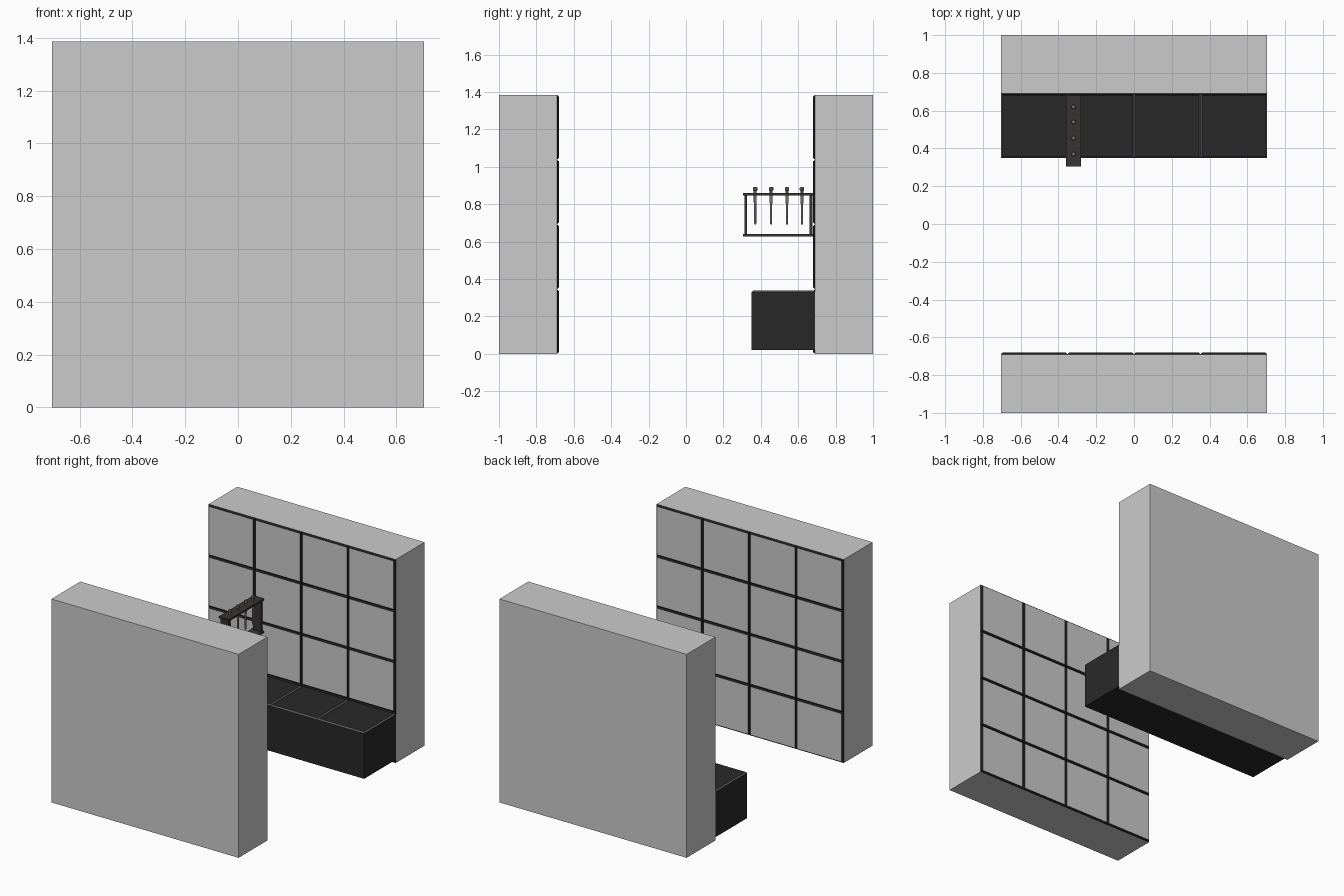
import bpy, bmesh, math
from mathutils import Vector, Matrix

if "Cube" in bpy.data.objects:
    bpy.data.objects.remove(bpy.data.objects["Cube"])


def material(name, rgb):
    m = bpy.data.materials.new(name)
    m.diffuse_color = (*rgb, 1)
    m.use_nodes = True
    m.node_tree.nodes["Principled BSDF"].inputs["Base Color"].default_value = m.diffuse_color
    return m


BLACK = material("black_trim", (0.012, 0.012, 0.012))
BENCH = material("bench_dark", (0.022, 0.022, 0.022))
EDGE = material("bench_edge", (0.12, 0.12, 0.12))
IRON = material("dark_iron", (0.04, 0.034, 0.032))
STEEL = material("steel", (0.2, 0.2, 0.2))


def finish(name, bm, mats):
    bmesh.ops.recalc_face_normals(bm, faces=bm.faces)
    me = bpy.data.meshes.new(name)
    bm.to_mesh(me)
    bm.free()
    for m in mats:
        me.materials.append(m)
    ob = bpy.data.objects.new(name, me)
    bpy.context.collection.objects.link(ob)
    return ob


def add_box(bm, lo, hi):
    lo, hi = Vector(lo), Vector(hi)
    mat = Matrix.Translation((lo + hi) / 2) @ Matrix.Diagonal((*(hi - lo), 1))
    return bmesh.ops.create_cube(bm, size=1, matrix=mat)["verts"]


def box(name, lo, hi, mats=()):
    bm = bmesh.new()
    add_box(bm, lo, hi)
    return finish(name, bm, mats)


W, H, N = 0.705, 1.385, 4
DX, DZ = 2 * W / N, H / N

# Two thick walls, each with a 4 x 4 grid of bevelled tiles facing inward
for side, s in (("front", -1), ("back", 1)):
    box(side + "_wall", (-W, min(s, s * 0.69), 0), (W, max(s, s * 0.69), H))
    bm = bmesh.new()
    b = 0.009
    for i in range(N):
        for j in range(N):
            x0, z0 = -W + i * DX, j * DZ
            x1, z1 = x0 + DX, z0 + DZ
            base = [bm.verts.new((x, s * 0.69, z)) for x, z in
                    ((x0, z0), (x1, z0), (x1, z1), (x0, z1))]
            top = [bm.verts.new((x, s * 0.68, z)) for x, z in
                   ((x0 + b, z0 + b), (x1 - b, z0 + b), (x1 - b, z1 - b), (x0 + b, z1 - b))]
            bm.faces.new(base)
            bm.faces.new(top).material_index = 1
            for k in range(4):
                bm.faces.new((base[k], base[k - 1], top[k - 1], top[k]))
    finish(side + "_wall_tiles", bm, (BLACK, None))

# Bench: four blocks with chamfered, lighter top edges
for i in range(N):
    bm = bmesh.new()
    x0 = -W + i * DX
    add_box(bm, (x0, 0.35, 0.022), (x0 + DX, 0.69, 0.338))
    edges = [e for e in bm.edges if all(v.co.z > 0.3 for v in e.verts)]
    bev = bmesh.ops.bevel(bm, geom=edges, offset=0.008, segments=1, affect='EDGES')
    for f in bev["faces"]:
        f.material_index = 1
    finish(f"bench_block_{i + 1}", bm, (BENCH, EDGE))

# Rack frame mounted on the back wall
RX, HW = -0.32, 0.04
for name, y0, y1, z0, z1, hw in (
        ("rack_top_plate", 0.305, 0.682, 0.848, 0.860, HW),
        ("rack_bottom_plate", 0.305, 0.682, 0.628, 0.640, HW),
        ("rack_front_post", 0.313, 0.326, 0.640, 0.848, 0.03),
        ("rack_back_post", 0.660, 0.676, 0.640, 0.848, 0.03)):
    box(name, (RX - hw, y0, z0), (RX + hw, y1, z1), (IRON,))

# Four steel rods hanging through the top plate: lathed profile (radius, height)
PROFILE = ((0, 0.692), (0.004, 0.692), (0.006, 0.700), (0.006, 0.80), (0.008, 0.81),
           (0.008, 0.872), (0.012, 0.876), (0.012, 0.888), (0.008, 0.892), (0, 0.892))
for n, y in enumerate((0.37, 0.455, 0.54, 0.62)):
    bm = bmesh.new()
    vs = [bm.verts.new((RX + r, y, z)) for r, z in PROFILE]
    es = [bm.edges.new(p) for p in zip(vs, vs[1:])]
    bmesh.ops.spin(bm, geom=vs + es, cent=(RX, y, 0), axis=(0, 0, 1),
                   angle=math.tau, steps=12)
    bmesh.ops.remove_doubles(bm, verts=bm.verts, dist=0.0005)
    ob = finish(f"hanging_rod_{n + 1}", bm, (STEEL,))
    bpy.context.view_layer.objects.active = ob
    ob.select_set(True)
    bpy.ops.object.shade_smooth_by_angle()
    ob.select_set(False)
